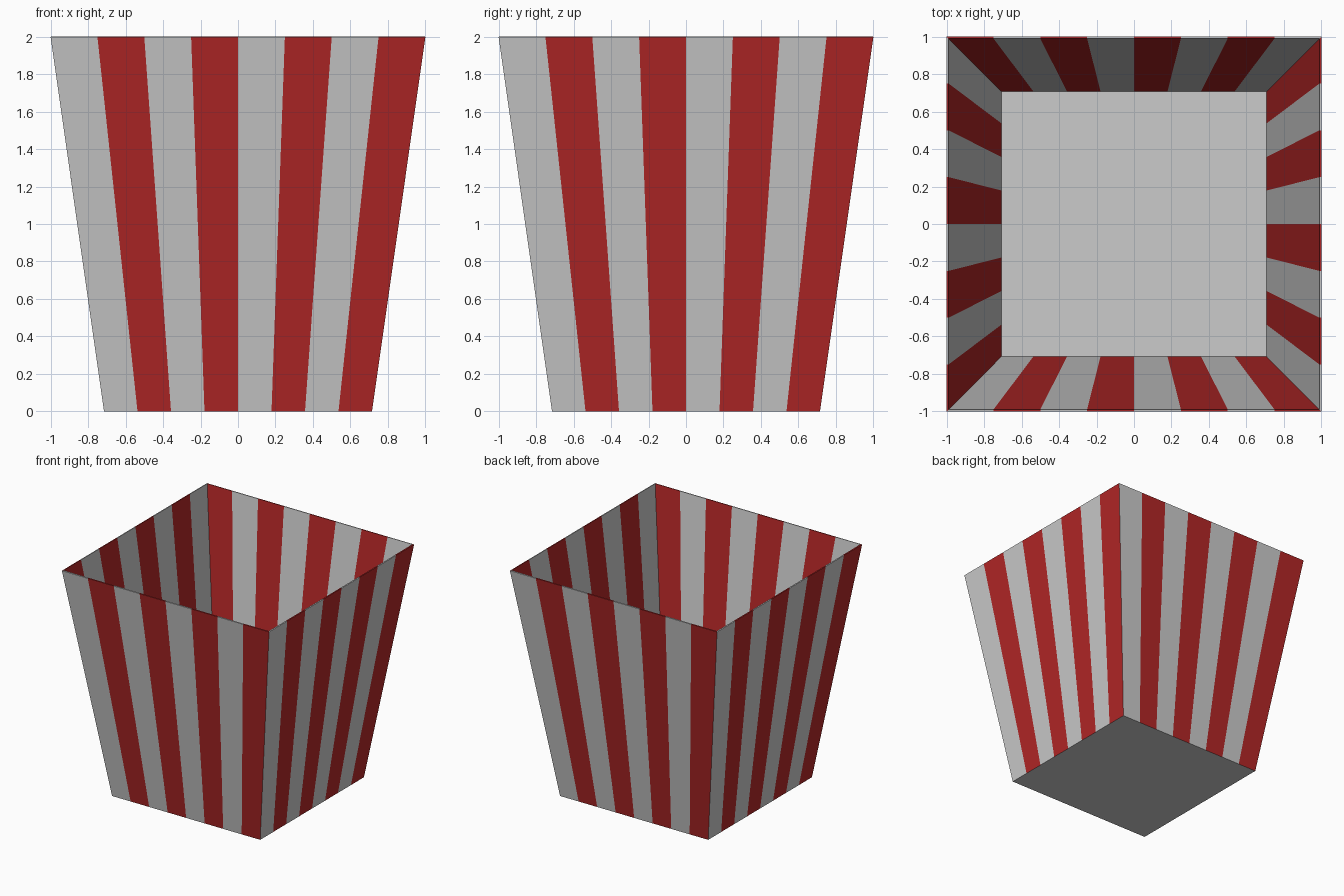
import bpy, bmesh
from math import pi
from mathutils import Matrix, Vector

if "Cube" in bpy.data.objects:
    bpy.data.objects.remove(bpy.data.objects["Cube"])

STRIPES = 8
BOTTOM, TOP, HEIGHT = 0.715, 1.0, 1.9985

red = bpy.data.materials.new("red_stripe")
red.diffuse_color = (0.45, 0.02, 0.02, 1)
red.use_nodes = True
red.node_tree.nodes["Principled BSDF"].inputs["Base Color"].default_value = red.diffuse_color

bm = bmesh.new()


def ring(half, z):
    """Square loop of points, counter-clockwise, split at every stripe edge."""
    pts = []
    for side in range(4):
        turn = Matrix.Rotation(side * pi / 2, 3, 'Z')
        for i in range(STRIPES):
            x = -half + 2 * half * i / STRIPES
            pts.append(bm.verts.new(turn @ Vector((x, -half, z))))
    return pts


# Striped tapering walls: grey first, then red, on each side
low, high = ring(BOTTOM, 0), ring(TOP, HEIGHT)
n = len(low)
for i in range(n):
    j = (i + 1) % n
    face = bm.faces.new((low[i], low[j], high[j], high[i]))
    face.material_index = i % 2

# Flat floor
bm.faces.new(low[::-1])

mesh = bpy.data.meshes.new("striped_box")
mesh.materials.append(None)
mesh.materials.append(red)
bm.to_mesh(mesh)
bm.free()
box = bpy.data.objects.new("striped_box", mesh)
bpy.context.collection.objects.link(box)

# Thin card thickness, grown inwards
card = box.modifiers.new("card_thickness", 'SOLIDIFY')
card.thickness = 0.01
card.offset = -1
card.use_even_offset = True
